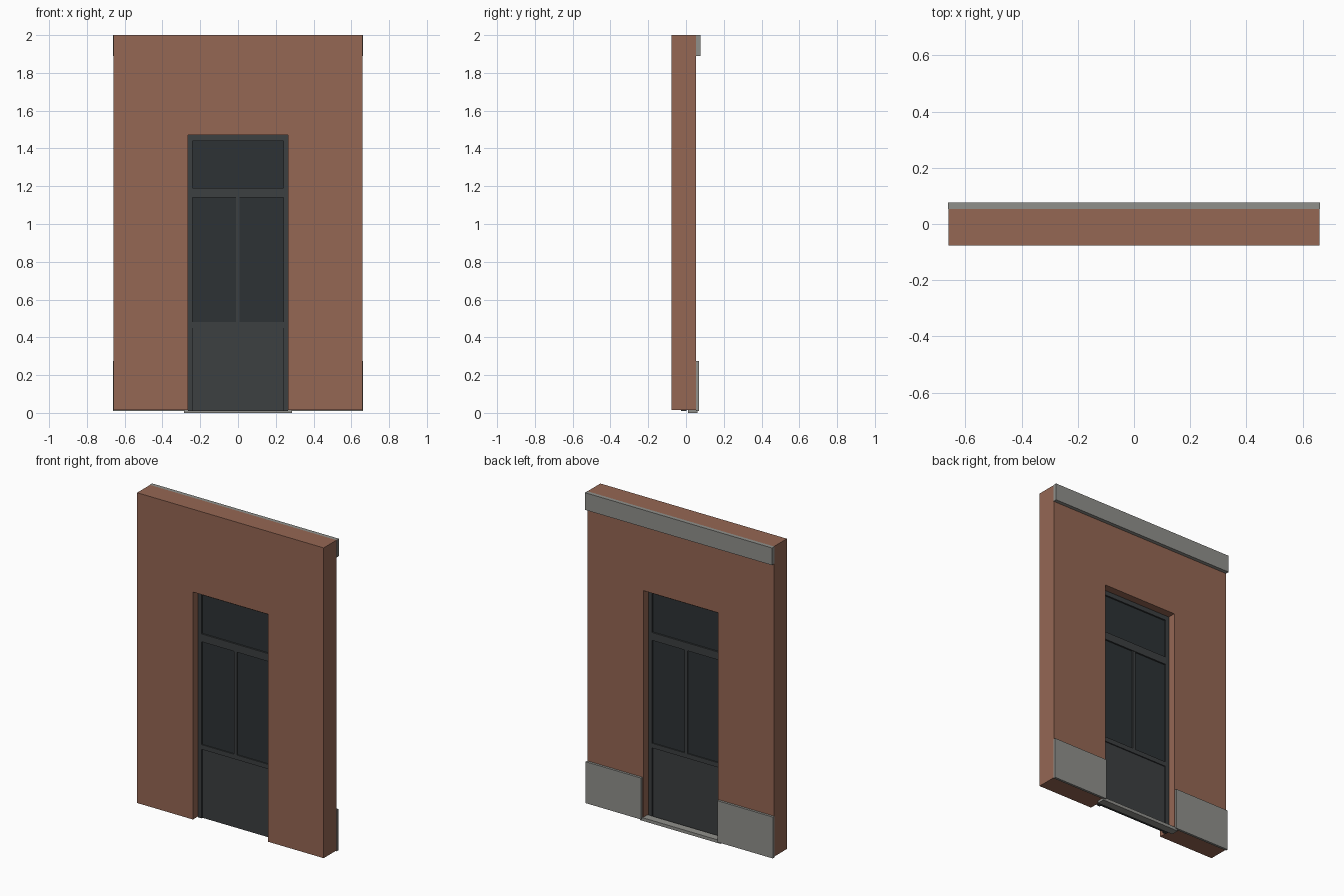
import bpy, bmesh

if "Cube" in bpy.data.objects:
    bpy.data.objects.remove(bpy.data.objects["Cube"])


def material(name, rgb):
    m = bpy.data.materials.new(name)
    m.diffuse_color = (*rgb, 1)
    m.use_nodes = True
    m.node_tree.nodes["Principled BSDF"].inputs["Base Color"].default_value = m.diffuse_color
    return m


brick = material("brick", (0.30, 0.135, 0.088))
stone = material("stone", (0.28, 0.28, 0.26))
paint = material("dark_paint", (0.045, 0.05, 0.053))
glass = material("dark_glass", (0.026, 0.032, 0.035))


def finish(name, bm, mat):
    bmesh.ops.recalc_face_normals(bm, faces=bm.faces)
    mesh = bpy.data.meshes.new(name)
    bm.to_mesh(mesh)
    bm.free()
    mesh.materials.append(mat)
    ob = bpy.data.objects.new(name, mesh)
    bpy.context.collection.objects.link(ob)
    return ob


def box(name, x, y, z, mat):
    bm = bmesh.new()
    bmesh.ops.create_cube(bm, size=1)
    for v in bm.verts:
        v.co = [(a + b) / 2 + c * (b - a) for c, (a, b) in zip(v.co, (x, y, z))]
    return finish(name, bm, mat)


def extrude_profile(name, points, y, mat):
    bm = bmesh.new()
    face = bm.faces.new([bm.verts.new((px, y[0], pz)) for px, pz in points])
    new = bmesh.ops.extrude_face_region(bm, geom=[face])["geom"]
    for v in new:
        if isinstance(v, bmesh.types.BMVert):
            v.co.y = y[1]
    return finish(name, bm, mat)


W, H, OPEN_W, OPEN_H, BASE = 0.66, 2.0, 0.265, 1.47, 0.015
BACK = 0.053

# Brick wall with door opening
extrude_profile("wall", [(-W, BASE), (-OPEN_W, BASE), (-OPEN_W, OPEN_H), (OPEN_W, OPEN_H),
                         (OPEN_W, BASE), (W, BASE), (W, H), (-W, H)], (-0.077, BACK), brick)

# Stone trim on the rear side
box("cornice", (-W - 0.002, W + 0.002), (BACK, 0.077), (1.89, H), stone)
for side, s in (("left", -1), ("right", 1)):
    box(side + "_plinth", sorted((s * 0.27, s * (W + 0.002))), (BACK, 0.068), (0.01, 0.275), stone)
box("threshold", (-0.285, 0.285), (0.01, 0.06), (0, 0.02), stone)

# Door frame: outer surround, then rails and centre mullion
FRAME = (-0.027, 0.003)
IN_W, IN_H = 0.24, 1.44
extrude_profile("door_frame", [(-OPEN_W, 0.01), (-IN_W, 0.01), (-IN_W, IN_H), (IN_W, IN_H),
                               (IN_W, 0.01), (OPEN_W, 0.01), (OPEN_W, OPEN_H), (-OPEN_W, OPEN_H)],
                FRAME, paint)
box("transom", (-IN_W, IN_W), FRAME, (1.14, 1.19), paint)
box("lock_rail", (-IN_W, IN_W), (-0.024, 0), (0.45, 0.48), paint)
box("mullion", (-0.011, 0.009), (-0.024, 0), (0.48, 1.14), paint)

# Infill panels
PANEL = (-0.017, -0.007)
box("lower_panel", (-IN_W, IN_W), PANEL, (0.01, 0.45), paint)
box("left_glass", (-IN_W, -0.011), PANEL, (0.48, 1.14), glass)
box("right_glass", (0.009, IN_W), PANEL, (0.48, 1.14), glass)
box("fanlight", (-IN_W, IN_W), PANEL, (1.19, IN_H), glass)
